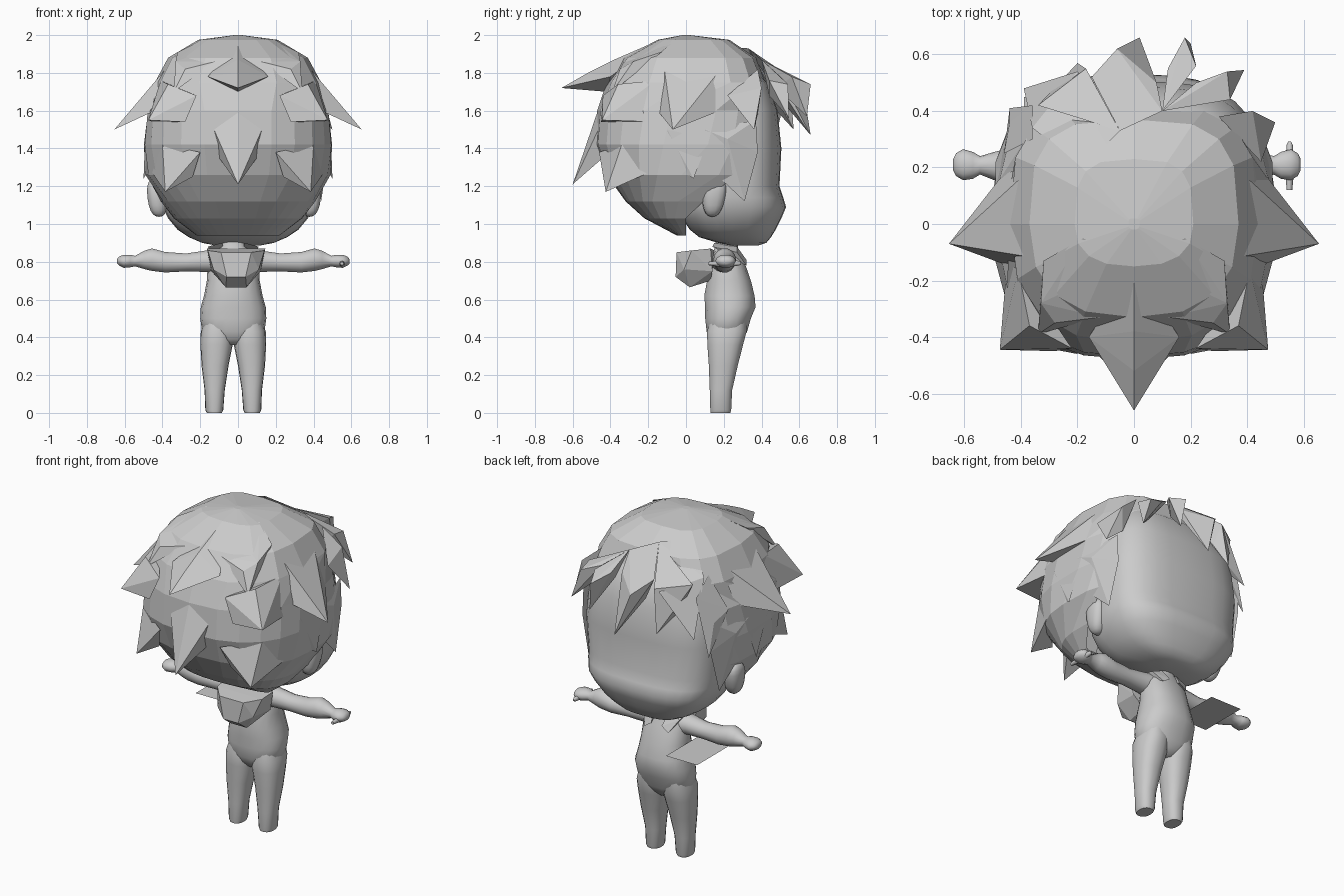
import bpy, bmesh, math


def finish(name, bm, smooth=False):
    bmesh.ops.remove_doubles(bm, verts=bm.verts, dist=0.0005)
    bmesh.ops.recalc_face_normals(bm, faces=bm.faces)
    me = bpy.data.meshes.new(name)
    bm.to_mesh(me)
    bm.free()
    ob = bpy.data.objects.new(name, me)
    bpy.context.collection.objects.link(ob)
    if smooth:
        bpy.ops.object.select_all(action='DESELECT')
        ob.select_set(True)
        bpy.context.view_layer.objects.active = ob
        bpy.ops.object.shade_smooth_by_angle(angle=math.radians(50))
    return ob


def power(v, p):
    return math.copysign(abs(v) ** p, v)


def bridge(bm, rows, closed):
    n = len(rows[0])
    for a, b in zip(rows, rows[1:]):
        for i in range(n if closed else n - 1):
            j = (i + 1) % n
            bm.faces.new((a[i], a[j], b[j], b[i]))


def loft(name, rings, place, n=18, p=0.85):
    """Rings are (station, u_min, u_max, v_min, v_max); place maps (station, u, v) to space."""
    bm = bmesh.new()
    rows = []
    for s, u0, u1, v0, v1 in rings:
        row = []
        for i in range(n):
            t = 2 * math.pi * i / n
            u = (u0 + u1) / 2 + (u1 - u0) / 2 * power(math.cos(t), p)
            v = (v0 + v1) / 2 + (v1 - v0) / 2 * power(math.sin(t), p)
            row.append(bm.verts.new(place(s, u, v)))
        rows.append(row)
    bridge(bm, rows, True)
    bm.faces.new(rows[0])
    bm.faces.new(rows[-1])
    return finish(name, bm, True)


def locks(name, shapes, sides=(1,)):
    """Faceted hair locks, each the hull of a few points."""
    bm = bmesh.new()
    for pts in shapes:
        for s in sides:
            vs = [bm.verts.new((s * x, y, z)) for x, y, z in pts]
            bmesh.ops.convex_hull(bm, input=vs)
            bmesh.ops.delete(bm, geom=[v for v in vs if v.is_valid and not v.link_faces],
                             context='VERTS')
    return finish(name, bm)


def upright(s, u, v):
    return (u, v, s)


# Head: smooth rounded box with full cheeks, underside rising to the back
loft("head", [(z, -w, w, yb, yf) for z, w, yb, yf in [
    (0.885, .11, .24, .38), (.90, .19, .17, .425), (.93, .26, .07, .45), (.97, .32, .02, .475),
    (1.03, .37, -.02, .505), (1.09, .40, -.04, .53), (1.14, .41, -.03, .515), (1.2, .415, 0, .495),
    (1.4, .425, 0, .505), (1.6, .41, 0, .485), (1.75, .36, 0, .43), (1.85, .25, 0, .33)]],
    upright, 28, .7)

# Ears
for s, x0 in ((-1, -.43), (1, .39)):
    bm = bmesh.new()
    bmesh.ops.create_uvsphere(bm, u_segments=14, v_segments=10, radius=1)
    for v in bm.verts:
        x, y, z = (power(c, .8) for c in v.co)
        v.co = (x0 + .05 * x + s * .012 * z, .148 + y * (.062 + .012 * z) + .01 * z, 1.138 + .1 * z)
    finish("ear", bm, True)

# Hair cap: faceted shell, open around the face (z, half width, back, front, opening angle)
bm = bmesh.new()
rows = []
for z, w, yb, yf, T in [
        (2.0, .02, -.02, .02, 180), (1.975, .21, -.15, .23, 180), (1.88, .37, -.33, .37, 180),
        (1.75, .44, -.42, .42, 180), (1.6, .48, -.47, .44, 134), (1.42, .5, -.48, .45, 128),
        (1.26, .49, -.42, .42, 118), (1.12, .41, -.32, .3, 98), (1.03, .34, -.22, .3, 90),
        (.94, .22, -.05, .3, 90)]:
    row = []
    for i in range(17):
        t = math.radians(T) * (i / 8 - 1)
        c = math.cos(t)
        p = .8 if c > 0 else .6
        y = yb * abs(c) ** p if c > 0 else yf * abs(c) ** p
        row.append(bm.verts.new((w * power(math.sin(t), p), y, z)))
    rows.append(row)
bridge(bm, rows, False)
bm.faces.new(rows[0])
finish("hair_cap", bm)

# Pointed locks on the back centre
locks("back_locks", [
    [(0, -.15, 1.97), (-.16, -.40, 1.78), (.16, -.40, 1.78), (0, -.38, 1.87), (0, -.52, 1.80),
     (0, -.42, 1.70), (0, -.66, 1.72)],
    [(0, -.46, 1.62), (-.14, -.45, 1.53), (.14, -.45, 1.53), (0, -.5, 1.45), (-.1, -.44, 1.35),
     (.1, -.44, 1.35), (0, -.6, 1.21)]])

# Mirrored locks: side wings, rear corners, nape, crown flaps, sideburns
locks("side_locks", [
    [(.36, .2, 1.84), (.46, .18, 1.6), (.44, -.15, 1.6), (.35, -.12, 1.86), (.49, .02, 1.68), (.655, -.07, 1.5)],
    [(.41, -.16, 1.76), (.22, -.44, 1.68), (.45, -.14, 1.54), (.37, -.36, 1.74), (.28, -.45, 1.54), (.475, -.445, 1.55)],
    [(.2, -.46, 1.38), (.24, -.41, 1.25), (.46, -.18, 1.28), (.4, -.34, 1.42), (.385, -.425, 1.17)],
    [(.03, -.14, 1.97), (.18, -.05, 1.98), (.32, -.13, 1.91), (.33, -.28, 1.86), (.34, -.39, 1.70),
     (.28, -.35, 1.82), (.12, -.33, 1.86)],
    [(.49, .1, 1.5), (.43, .37, 1.55), (.49, .22, 1.45), (.46, .16, 1.26), (.43, .38, 1.38), (.44, .31, 1.12)],
    [(.49, -.1, 1.5), (.49, .12, 1.45), (.47, -.05, 1.3), (.5, .04, 1.24)]], (-1, 1))

# Fringe swept forward over the forehead
left, right = (-.05, .33, 1.93), (.10, .40, 1.87)
locks("fringe", [
    [left, right, (-.15, .52, 1.80), (.08, .50, 1.78), (-.06, .62, 1.72), (-.08, .5, 1.66), (.02, .66, 1.47)],
    [left, (-.17, .55, 1.76), (-.34, .42, 1.78), (-.15, .5, 1.64), (-.28, .46, 1.62), (-.2, .57, 1.5)],
    [left, (-.18, .2, 1.94), (-.36, .34, 1.8), (-.2, .54, 1.74), (-.32, .38, 1.6), (-.39, .48, 1.48)],
    [(-.36, .3, 1.8), (-.46, .25, 1.6), (-.36, .42, 1.7), (-.44, .36, 1.55), (-.44, .41, 1.36)],
    [right, (.12, .55, 1.78), (.22, .56, 1.78), (.18, .66, 1.74), (.14, .48, 1.72), (.2, .64, 1.57)],
    [right, (.22, .50, 1.78), (.34, .44, 1.76), (.33, .54, 1.74), (.26, .44, 1.68), (.39, .545, 1.56)],
    [(.3, .38, 1.82), (.45, .22, 1.68), (.42, .4, 1.72), (.4, .38, 1.58), (.5, .36, 1.5)]])

# Body: torso and neck, slightly off centre
cx = -.025
loft("torso", [(z, cx - w, cx + w, yb, yf) for z, w, yb, yf in [
    (.36, .05, .15, .27), (.39, .11, .125, .30), (.43, .165, .108, .325), (.5, .175, .10, .345),
    (.56, .172, .10, .37), (.62, .155, .095, .365), (.7, .14, .11, .345), (.8, .135, .13, .31),
    (.86, .10, .145, .28), (.88, .065, .155, .275), (.95, .06, .155, .275)]], upright)

# Legs
for s in (-1, 1):
    loft("leg", [(z, min(cx + s * a, cx + s * b), max(cx + s * a, cx + s * b), yb, yf)
                 for z, a, b, yb, yf in [
        (0, .06, .14, .13, .235), (.015, .053, .148, .128, .24), (.12, .045, .152, .125, .245),
        (.25, .025, .168, .12, .275), (.36, .003, .174, .112, .303), (.43, 0, .172, .11, .322),
        (.5, .02, .15, .13, .32)]], upright, 18)

# Arms and hands
arm = [(.08, .13, .27, .74, .87), (.15, .14, .26, .745, .86), (.25, .15, .255, .748, .845),
       (.36, .15, .26, .742, .853), (.43, .145, .265, .75, .872), (.47, .155, .255, .76, .86),
       (.52, .175, .24, .775, .832), (.545, .16, .255, .77, .838), (.58, .155, .265, .767, .838),
       (.605, .17, .25, .78, .828), (.615, .19, .23, .79, .815)]
for s in (-1, 1):
    loft("arm", arm, lambda t, u, v, s=s: (cx + s * t, u, v), 14, 1)
# Raised thumb on one hand
loft("thumb", [(.12, .54, .56, .782, .80), (.2, .535, .568, .77, .81), (.28, .54, .562, .78, .805),
               (.292, .546, .556, .787, .798)], lambda t, u, v: (u, t, v), 8, 1)

# Hood hanging behind the neck, and collar flaps in front
hood_half = [(.10, .15, .86), (.155, .13, .87), (.15, .03, .86), (.13, .14, .75), (.12, -.01, .76),
             (.055, .02, .665), (.05, -.055, .72), (.08, -.05, .85), (.05, .13, .70)]
locks("hood", [[(-.01 + s * x, y, z) for x, y, z in hood_half for s in (-1, 1)]])
locks("collar", [[(cx + s * x, y, z) for x, y, z in [
    (.06, .15, .9), (.135, .14, .88), (.12, .27, .85), (.05, .27, .88), (.035, .32, .81), (.08, .32, .78)]]
    for s in (-1, 1)])

# Thin plate beside the chest
bm = bmesh.new()
bm.faces.new([bm.verts.new(c) for c in
              ((-.39, .15, .71), (-.18, .15, .71), (-.18, .45, .71), (-.39, .45, .71))])
finish("chest_plate", bm)
